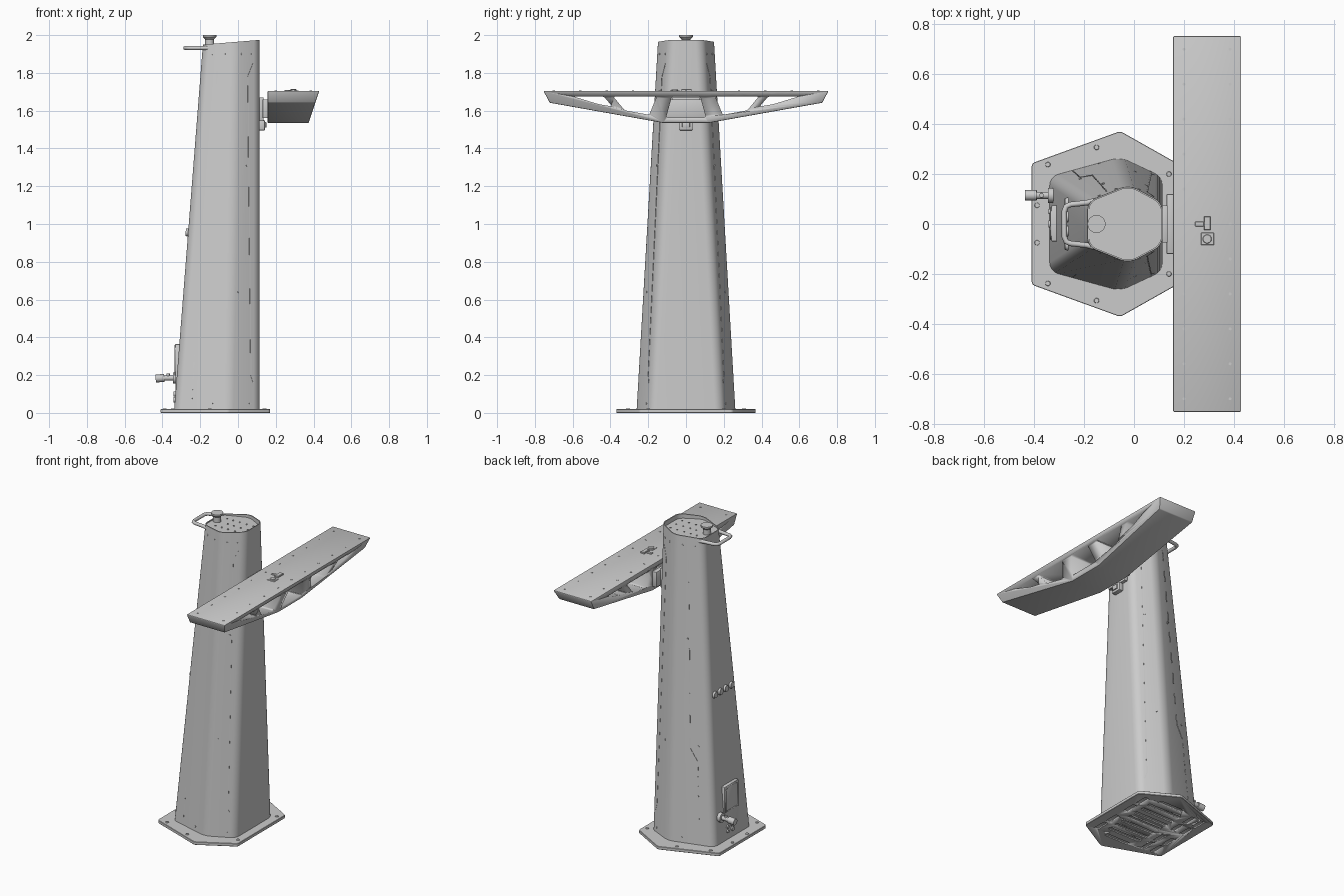
import bpy, bmesh, math
from mathutils import Vector, Matrix

if "Cube" in bpy.data.objects:
    bpy.data.objects.remove(bpy.data.objects["Cube"], do_unlink=True)

grey = bpy.data.materials.new("light_grey")
grey.use_nodes = True
grey.diffuse_color = (0.6, 0.6, 0.6, 1)
grey.node_tree.nodes["Principled BSDF"].inputs["Base Color"].default_value = (0.6, 0.6, 0.6, 1)


def finish(bm, name, bevel=0, segs=2):
    bmesh.ops.recalc_face_normals(bm, faces=bm.faces)
    me = bpy.data.meshes.new(name)
    bm.to_mesh(me)
    bm.free()
    ob = bpy.data.objects.new(name, me)
    bpy.context.collection.objects.link(ob)
    me.materials.append(grey)
    bpy.ops.object.select_all(action='DESELECT')
    ob.select_set(True)
    bpy.context.view_layer.objects.active = ob
    if bevel:
        m = ob.modifiers.new("bevel", 'BEVEL')
        m.width, m.segments, m.limit_method = bevel, segs, 'ANGLE'
        bpy.ops.object.modifier_apply(modifier="bevel")
    bpy.ops.object.shade_smooth_by_angle(angle=math.radians(30))
    return ob


def loft(bm, a, b):
    """Closed solid between two matching loops of points."""
    va, vb = [bm.verts.new(p) for p in a], [bm.verts.new(p) for p in b]
    bm.faces.new(va[::-1])
    top = bm.faces.new(vb)
    n = len(a)
    for i in range(n):
        bm.faces.new((va[i], va[(i + 1) % n], vb[(i + 1) % n], vb[i]))
    return va, vb, top


def box_into(bm, lo, hi):
    c = [(lo[0], lo[1]), (hi[0], lo[1]), (hi[0], hi[1]), (lo[0], hi[1])]
    loft(bm, [(x, y, lo[2]) for x, y in c], [(x, y, hi[2]) for x, y in c])


def box(name, lo, hi, bevel=0):
    bm = bmesh.new()
    box_into(bm, lo, hi)
    return finish(bm, name, bevel)


def cyl_into(bm, a, b, r1, r2=None, n=16):
    a, b = Vector(a), Vector(b)
    d = b - a
    m = Matrix.Translation((a + b) / 2) @ d.to_track_quat('Z', 'Y').to_matrix().to_4x4()
    bmesh.ops.create_cone(bm, cap_ends=True, segments=n, radius1=r1,
                          radius2=r1 if r2 is None else r2, depth=d.length, matrix=m)


def strip_into(bm, a, b, normal, w, t=0.0015):
    """Thin flat bar lying on a surface."""
    s = (b - a).normalized().cross(normal) * w / 2
    loop = [a - s, a + s, b + s, b - s]
    loft(bm, [p - normal * t for p in loop], [p + normal * t for p in loop])


def tube(name, pts, r, cyclic=False):
    cu = bpy.data.curves.new(name, 'CURVE')
    cu.dimensions, cu.bevel_depth, cu.bevel_resolution = '3D', r, 3
    cu.use_fill_caps = True
    sp = cu.splines.new('POLY')
    sp.points.add(len(pts) - 1)
    for p, q in zip(sp.points, pts):
        p.co = (*q, 1)
    sp.use_cyclic_u = cyclic
    cu.materials.append(grey)
    ob = bpy.data.objects.new(name, cu)
    bpy.context.collection.objects.link(ob)
    return ob


def cut(ob, cutter):
    m = ob.modifiers.new("cut", 'BOOLEAN')
    m.operation, m.solver, m.object = 'DIFFERENCE', 'EXACT', cutter
    bpy.context.view_layer.objects.active = ob
    bpy.ops.object.modifier_apply(modifier="cut")
    bpy.data.objects.remove(cutter, do_unlink=True)


def mirror_y(half):
    return half + [(x, -y) for x, y in half[::-1]]


# Base plate with slotted underside
base_xy = mirror_y([(0.17, 0.245), (-0.055, 0.372), (-0.41, 0.243)])
bm = bmesh.new()
loft(bm, [(x, y, 0) for x, y in base_xy], [(x, y, 0.02) for x, y in base_xy])
upright = [e for e in bm.edges if abs(e.verts[0].co.z - e.verts[1].co.z) > 0.01]
bmesh.ops.bevel(bm, geom=upright, offset=0.012, segments=3, affect='EDGES', profile=0.5)
base = finish(bm, "base_plate", 0.002, 1)
bm = bmesh.new()
for i in range(7):
    y = -0.18 + i * 0.06
    box_into(bm, (-0.2, y - 0.012, -0.01), (0.04, y + 0.012, 0.008))
for s in (-1, 1):
    for j in range(2):
        y = s * (0.08 + j * 0.11)
        box_into(bm, (-0.35, y - 0.045, -0.01), (-0.32, y + 0.045, 0.008))
        box_into(bm, (-0.28, y - 0.045, -0.01), (-0.25, y + 0.045, 0.008))
        box_into(bm, (0.08, y - 0.045, -0.01), (0.11, y + 0.045, 0.008))
    box_into(bm, (-0.17, s * 0.25 - 0.012, -0.01), (0.01, s * 0.25 + 0.012, 0.008))
cut(base, finish(bm, "slot_cutter", 0.006, 2))

# Base bolts
bm = bmesh.new()
for x, y in mirror_y([(0.14, 0.2), (-0.15, 0.307), (-0.345, 0.238), (-0.388, 0.075)]):
    cyl_into(bm, (x, y, 0.018), (x, y, 0.024), 0.011, 0.009)
finish(bm, "base_bolts")

# Tapered six-sided column
low = mirror_y([(0.115, 0.188), (-0.055, 0.268), (-0.338, 0.19)])
high = mirror_y([(0.115, 0.085), (-0.02, 0.157), (-0.186, 0.09)])


def rim_z(x):
    return 1.965 + 0.083 * x


def on_face(i, t, z):
    """Point and outward normal on column face i, fraction t along it, at height z."""
    k = (i + 1) % 6
    def corner(c):
        f = (z - 0.015) / (rim_z(high[c][0]) - 0.015)
        return Vector((*low[c], z)).lerp(Vector((*high[c], z)), f)
    a, b = corner(i), corner(k)
    up = Vector((*high[i], rim_z(high[i][0]))) - Vector((*low[i], 0.015))
    return a.lerp(b, t), (b - a).cross(up).normalized()


bm = bmesh.new()
loft(bm, [(x, y, 0.015) for x, y in low], [(x, y, rim_z(x)) for x, y in high])
upright = [e for e in bm.edges if abs(e.verts[0].co.z - e.verts[1].co.z) > 1]
bmesh.ops.bevel(bm, geom=upright, offset=0.035, segments=5, affect='EDGES', profile=0.5)
top = max(bm.faces, key=lambda f: f.calc_center_median().z)
bmesh.ops.inset_region(bm, faces=[top], thickness=0.006)
for v in bmesh.ops.extrude_face_region(bm, geom=[top])["geom"]:
    if isinstance(v, bmesh.types.BMVert):
        v.co.z = 1.944
bmesh.ops.delete(bm, geom=[top], context='FACES_ONLY')
finish(bm, "column")

# Screws on the lid
bm = bmesh.new()
for x in (-0.12, -0.075, -0.03, 0.02, 0.07):
    for y in (-0.06, 0, 0.06) if x > -0.1 else (-0.06, 0.06):
        cyl_into(bm, (x, y, 1.942), (x, y, 1.948), 0.005, n=10)
finish(bm, "lid_screws")

# Column seams, dashes and screws
bm = bmesh.new()
for i, flip in ((0, False), (4, True)):
    path = [on_face(i, 1 - t if flip else t, z)
            for t, z in ((0.2, 0.16), (0.28, 0.2), (0.45, 1.78), (0.25, 1.85))]
    for (a, n), (b, _) in zip(path, path[1:]):
        strip_into(bm, a, b, n, 0.005)
for i, flip in ((1, False), (3, True)):
    for k in range(9):
        z = 0.62 + k * 0.14
        (a, n), (b, _) = on_face(i, 1 - 0.5 if flip else 0.5, z), on_face(i, 0.5, z + 0.07)
        strip_into(bm, a, b, n, 0.005)
    t = 0.68
    (a, n), (b, _) = on_face(i, 0.5, 0.62), on_face(i, 1 - t if flip else t, 0.54)
    strip_into(bm, a, b, n, 0.005)
    for k in range(8):
        z = 0.06 + k * 0.06
        u = 1 - t if flip else t
        strip_into(bm, on_face(i, u, z)[0], on_face(i, u, z + 0.03)[0], n, 0.004)
finish(bm, "column_seams")
bm = bmesh.new()
for i in (0, 1, 3, 4):
    for t, z in ((0.3, 0.05), (0.7, 0.64), (0.45, 1.31), (0.3, 1.9), (0.7, 1.9)):
        p, n = on_face(i, t if i < 2 else 1 - t, z)
        cyl_into(bm, p - n * 0.004, p + n * 0.003, 0.006, n=10)
finish(bm, "column_screws")

# Knob on the lid
bm = bmesh.new()
cyl_into(bm, (-0.15, 0, 1.94), (-0.15, 0, 1.985), 0.024, n=24)
cyl_into(bm, (-0.15, 0, 1.978), (-0.15, 0, 1.99), 0.024, 0.036, 24)
cyl_into(bm, (-0.15, 0, 1.99), (-0.15, 0, 2.0), 0.036, n=24)
finish(bm, "lid_knob")

# Carry handle at the top
tube("carry_handle", [(-0.13, 0.1, 1.932), (-0.19, 0.085, 1.932), (-0.255, 0.078, 1.932), (-0.272, 0.07, 1.932),
                      (-0.279, 0.05, 1.932), (-0.279, -0.05, 1.932), (-0.272, -0.07, 1.932),
                      (-0.255, -0.078, 1.932), (-0.19, -0.085, 1.932), (-0.13, -0.1, 1.932)], 0.011)

# Cross arm with truss openings
def arm_x(z):
    return 0.43 - (1.705 - z) * 0.33


half = [(0.12, 1.535), (0.722, 1.642), (0.752, 1.70), (0.752, 1.705)]
outline = half + [(-y, z) for y, z in half[::-1]]
bm = bmesh.new()
loft(bm, [(0.157, y, z) for y, z in outline], [(arm_x(z), y, z) for y, z in outline])
arm = finish(bm, "cross_arm", 0.004, 2)
holes = [[(-0.105, 1.565), (0.105, 1.565), (0.075, 1.675), (-0.075, 1.675)]]
for side in ([(0.195, 1.578), (0.325, 1.602), (0.385, 1.675), (0.155, 1.675)],
             [(0.39, 1.622), (0.465, 1.635), (0.595, 1.675), (0.435, 1.675)]):
    holes += [side, [(-y, z) for y, z in side[::-1]]]
bm = bmesh.new()
for h in holes:
    loft(bm, [(0.1, y, z) for y, z in h], [(0.5, y, z) for y, z in h])
sides = [e for e in bm.edges if abs(e.verts[0].co.x - e.verts[1].co.x) > 0.2]
bmesh.ops.bevel(bm, geom=sides, offset=0.01, segments=3, affect='EDGES', profile=0.5)
cut(arm, finish(bm, "truss_cutter"))

# Screws and fittings on the arm
bm = bmesh.new()
for x in (0.2, 0.385):
    for k in range(11):
        y = -0.7 + k * 0.14
        cyl_into(bm, (x, y, 1.703), (x, y, 1.707), 0.006, n=10)
finish(bm, "arm_screws")
bm = bmesh.new()
cyl_into(bm, (0.293, -0.06, 1.7), (0.293, -0.06, 1.713), 0.018)
box_into(bm, (0.268, -0.085, 1.7), (0.32, -0.035, 1.708))
box_into(bm, (0.28, -0.025, 1.7), (0.307, 0.03, 1.715))
box_into(bm, (0.245, -0.01, 1.7), (0.28, 0.01, 1.71))
finish(bm, "arm_fittings", 0.002, 1)

# Arm mount
box("mount_plate", (0.11, -0.075, 1.545), (0.135, 0.075, 1.67), 0.004)
box("mount_spacer", (0.13, -0.12, 1.56), (0.16, 0.12, 1.66), 0.004)
box("mount_clamp", (0.11, -0.035, 1.495), (0.143, 0.035, 1.55), 0.006)
box("mount_lever", (0.135, -0.02, 1.51), (0.15, 0.02, 1.54), 0.003)

# Service hatch low on the rear side
box("hatch", (-0.332, -0.07, 0.07), (-0.29, 0.075, 0.365), 0.006)
tube("hatch_frame", [(-0.331, y, z) for y, z in
                     ((-0.06, 0.2), (-0.06, 0.34), (-0.045, 0.357), (0.05, 0.357), (0.065, 0.34), (0.065, 0.2))],
     0.005, True)
bm = bmesh.new()
for z in (0.07, 0.1):
    cyl_into(bm, (-0.31, 0, z), (-0.342, 0, z), 0.014)
    cyl_into(bm, (-0.31, 0.05, z), (-0.342, 0.05, z), 0.01)
finish(bm, "hatch_connectors")

# Tap beside the hatch
bm = bmesh.new()
cyl_into(bm, (-0.31, 0.115, 0.185), (-0.345, 0.115, 0.185), 0.03)
cyl_into(bm, (-0.34, 0.115, 0.185), (-0.4, 0.115, 0.185), 0.014)
cyl_into(bm, (-0.39, 0.115, 0.185), (-0.436, 0.115, 0.182), 0.021)
cyl_into(bm, (-0.37, 0.115, 0.185), (-0.37, 0.115, 0.208), 0.009)
finish(bm, "tap")

# Row of small sockets halfway up the rear side
bm = bmesh.new()
for k in range(4):
    p, n = on_face(2, 0.2 + k * 0.2, 0.955)
    cyl_into(bm, p - n * 0.01, p + n * 0.013, 0.024, 0.019, 12)
finish(bm, "rear_sockets")
